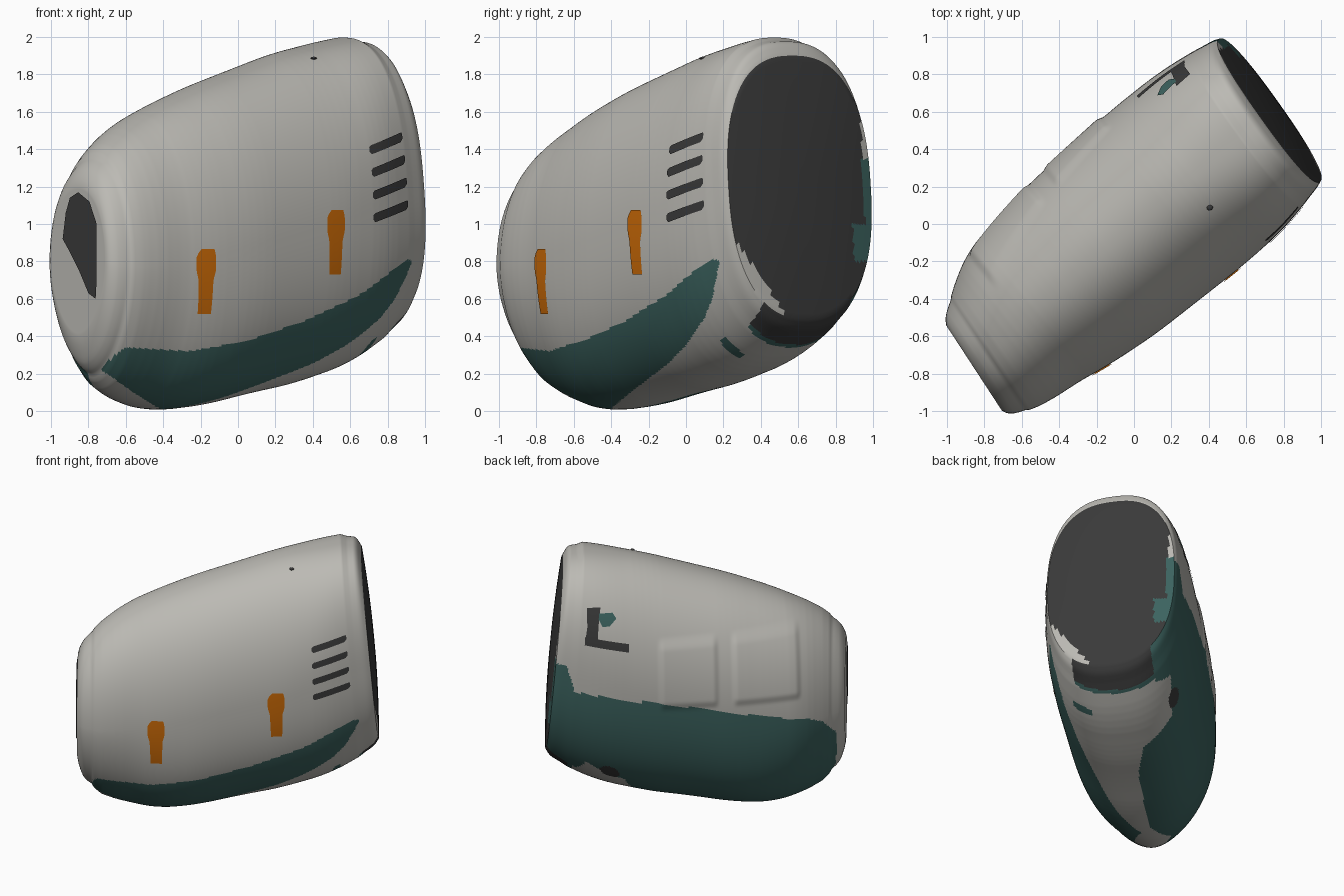
import bpy, bmesh
from math import cos, sin, pi, radians
from mathutils import Matrix, Vector

cube = bpy.data.objects.get("Cube")
if cube:
    bpy.data.objects.remove(cube)

YAW = Matrix.Rotation(radians(40), 4, 'Z')   # the long axis lies diagonally


def material(name, rgb):
    m = bpy.data.materials.new(name)
    m.use_nodes = True
    m.diffuse_color = (*rgb, 1)
    m.node_tree.nodes["Principled BSDF"].inputs["Base Color"].default_value = (*rgb, 1)
    return m


grey = material("warm_grey", (.50, .49, .455))
teal = material("dark_teal", (.045, .125, .115))
dark = material("charcoal", (.042, .042, .042))
orange = material("orange", (.58, .14, .002))
GREY, TEAL, DARK = range(3)

# Stations along the axis: position, top, bottom, half width
STATIONS = [(-1.15, 1.2, .4, .27), (-1.13, 1.27, .3, .31), (-1.08, 1.35, .17, .35),
            (-.95, 1.45, .09, .41), (-.8, 1.54, .04, .45), (-.6, 1.63, 0, .49),
            (-.3, 1.74, .03, .525), (0, 1.83, .09, .535), (.3, 1.92, .14, .545),
            (.6, 1.97, .23, .537), (.9, 2.01, .41, .487), (.95, 1.9, .49, .465)]


def lerp_table(table, u):
    for a, b in zip(table, table[1:]):
        if u <= b[0]:
            t = max(0, (u - a[0]) / (b[0] - a[0]))
            return [p + (q - p) * t for p, q in zip(a[1:], b[1:])]
    return list(table[-1][1:])


def ramp(a, b, x):
    t = min(1, max(0, (x - a) / (b - a)))
    return t * t * (3 - 2 * t)


def section(u):
    # centre height, half height and half width, averaged to soften the stations
    reach = max(0, min(.1, u + 1.15, .95 - u))
    samples = [lerp_table(STATIONS, u + reach * k / 2) for k in range(-2, 3)]
    top, bottom, width = (sum(s) / 5 for s in zip(*samples))
    return (top + bottom) / 2, (top - bottom) / 2, width


def exponent(u, upper):
    return 2.1 + .4 * ramp(.2, .9, u) if upper else 2.4 - .6 * ramp(.35, 1.05, -u)


def panel_bump(u, v, z):
    # two shallow raised panels on the far side
    if v < 0:
        return 0
    lift = 0
    for u0, u1 in ((-.8, -.28), (-.2, .25)):
        lift += (ramp(u0, u0 + .05, u) * ramp(-u1, .05 - u1, -u)
                 * ramp(.95, 1.02, z) * ramp(-1.5, -1.4, -z))
    return .014 * lift


def shear(u, v, z):
    # both ends are cut slightly out of square
    rear = ramp(.3, .95, u)
    nose = ramp(.7, 1.15, -u)
    u += rear * (.09 * (1.15 - z) + .08 * v) + nose * .12 * v
    return u, v - .04 * nose, z


def ring_point(u, a):
    c, h, w = section(u)
    s, k = sin(a), cos(a)
    p = 2 / exponent(u, s > 0)
    z = c + h * abs(s) ** p * (1 if s > 0 else -1)
    v = w * abs(k) ** p * (1 if k > 0 else -1)
    return shear(u, v + panel_bump(u, v, z), z)


def side_point(u, z, side, offset):
    c, h, w = section(u)
    n = exponent(u, z > c)
    v = side * (w * max(0, 1 - abs((z - c) / h) ** n) ** (1 / n))
    return shear(u, v + panel_bump(u, v, z) + side * offset, z)


# Edges of the painted belly
NEAR_TOP = [(-1.2, .2), (-1.05, .34), (-.66, .32), (-.3, .38), (.06, .48), (.43, .62), (.77, .81)]
NEAR_REAR = [(0, -.42), (.12, -.27), (.25, -.1), (.35, 0), (.5, .1), (.6, .14), (.8, .18)]
NEAR_NOSE = [(0, -.4), (.1, -.56), (.22, -.73), (.28, -.68), (.36, -.58)]
KEEL_FAR = [(-1.1, -.02), (-.75, .14), (-.5, .02), (.1, .05), (.35, .13), (.47, .36), (.75, .4), (.85, .25)]
FAR_TOP = [(-1.06, .6), (-.95, .74), (-.85, .79), (0, .97), (.84, 1.11), (.9, 1.32)]


def paint(u, v, z):
    world = YAW @ Vector((u, v, z))
    if u > .8 and z < .6 and -.28 < v < .3:
        return DARK if u > .87 else TEAL if u > .845 else GREY
    if z < .6 and ((u - .58) / .07) ** 2 + ((v - .39) / .035) ** 2 < 1:
        return DARK
    if v > 0:
        painted = (u > -1.06 and z < lerp_table(FAR_TOP, u)[0]
                   and (z > .55 or v > lerp_table(KEEL_FAR, u)[0]))
    else:
        belly = (lerp_table(NEAR_NOSE, z)[0] < world.x
                 and world.y < lerp_table(NEAR_REAR, z)[0])
        streak = .66 < u < .71 and -.32 < v < -.18
        painted = z < min(.81, lerp_table(NEAR_TOP, u)[0]) and (belly or streak)
    return TEAL if painted else GREY


def paint_rear(u, v, z):
    if .52 < z < .95 and v < -.47 + (.95 - z) * .75:
        return GREY
    if v > .32 and .8 < z < 1.0 or v > .41 and .8 < z < 1.35:
        return TEAL
    return GREY if v > .42 and z > 1.3 else DARK


def paint_nose(u, v, z):
    return GREY


def finish(bm, name, mats):
    bm.transform(YAW)
    me = bpy.data.meshes.new(name)
    bm.to_mesh(me)
    bm.free()
    for m in mats:
        me.materials.append(m)
    ob = bpy.data.objects.new(name, me)
    bpy.context.collection.objects.link(ob)
    bpy.ops.object.select_all(action='DESELECT')
    ob.select_set(True)
    bpy.context.view_layer.objects.active = ob
    bpy.ops.object.shade_smooth_by_angle(angle=radians(40))


# Main shell: lofted rings with end caps of shrinking rings
def build_shell(rows=210, cols=400, cap_rings=24):
    bm = bmesh.new()

    def bridge(a, b, rule):
        for j in range(cols):
            k = (j + 1) % cols
            f = bm.faces.new((a[j], b[j], b[k], a[k]))
            f.material_index = rule(*f.calc_center_median())

    rings = []
    for i in range(rows + 1):
        u = -1.15 + 2.1 * i / rows
        rings.append([bm.verts.new(ring_point(u, 2 * pi * j / cols)) for j in range(cols)])
    for a, b in zip(rings, rings[1:]):
        bridge(a, b, paint)
    for ring, rule, bulge in ((rings[0], paint_nose, 0), (rings[-1], paint_rear, .03)):
        rim = [v.co.copy() for v in ring]
        hub = sum(rim, Vector()) / cols
        for i in range(1, cap_rings):
            t = 1 - i / cap_rings
            push = Vector((bulge * (1 - t * t), 0, 0))
            inner = [bm.verts.new(hub + (p - hub) * t + push) for p in rim]
            bridge(ring, inner, rule)
            ring = inner
        bm.faces.new(ring).material_index = rule(*hub)
    bmesh.ops.recalc_face_normals(bm, faces=bm.faces)
    finish(bm, "shell", (grey, teal, dark))


# Thin plate that follows the side; outline rows are (height, start, end)
def side_plate(name, mat, outline, side, slant=0, across=8, steps=16):
    bm = bmesh.new()
    z0, z1 = outline[0][0], outline[-1][0]
    grid = []
    for i in range(steps + 1):
        z = z0 + (z1 - z0) * i / steps
        a, b = lerp_table(outline, z)
        us = [a + (b - a) * j / across for j in range(across + 1)]
        grid.append([bm.verts.new(side_point(u, z + slant * (u - us[0]), side, .006)) for u in us])
    for r, s in zip(grid, grid[1:]):
        for j in range(across):
            quad = (r[j], r[j + 1], s[j + 1], s[j])
            bm.faces.new(quad if side < 0 else quad[::-1])
    finish(bm, name, (mat,))


# Leaning half-oval plate on the nose
def nose_plate():
    bm = bmesh.new()
    outline = [(-.05, 1.17), (.03, 1.14), (.07, 1.06), (.1, .92), (.03, .85), (-.06, .75),
               (-.15, .63), (-.22, .6), (-.23, .7), (-.23, 1.0), (-.16, 1.12)]
    face = bm.faces.new([bm.verts.new((-1.152 + .12 * v, v, z)) for v, z in outline])
    face.normal_update()
    if face.normal.x > 0:
        face.normal_flip()
    finish(bm, "nose_opening", (dark,))


# Small round cap on the upper near side
def top_dot():
    bm = bmesh.new()
    hub = ring_point(.37, radians(109))
    bmesh.ops.create_uvsphere(bm, u_segments=12, v_segments=8, radius=.017,
                              matrix=Matrix.Translation(hub) @ Matrix.Diagonal((1, 1, .5, 1)))
    finish(bm, "top_dot", (dark,))


build_shell()
nose_plate()
top_dot()
for i in range(4):
    z = 1.01 + .121 * i
    side_plate(f"vent_slot_{i + 1}", dark, [(z, .51, .77), (z + .012, .495, .79),
                                            (z + .036, .495, .79), (z + .048, .51, .785)], -1, .25)
for name, u, z in (("front_orange_mark", -.63, .52), ("rear_orange_mark", .225, .73)):
    side_plate(name, orange, [(z, u - .035, u + .045), (z + .18, u - .045, u + .045),
                              (z + .23, u - .06, u + .06), (z + .31, u - .06, u + .06),
                              (z + .345, u - .03, u + .05)], -1)
# Hook-shaped mark with a teal spot on the far side
side_plate("far_mark_upright", dark, [(1.47, .67, .76), (1.6, .67, .75), (1.73, .66, .76)], 1)
side_plate("far_mark_foot", dark, [(1.41, .45, .76), (1.47, .45, .76)], 1, .2)
side_plate("far_mark_spot", teal, [(1.6, .59, .64), (1.65, .54, .67), (1.69, .57, .67)], 1)
